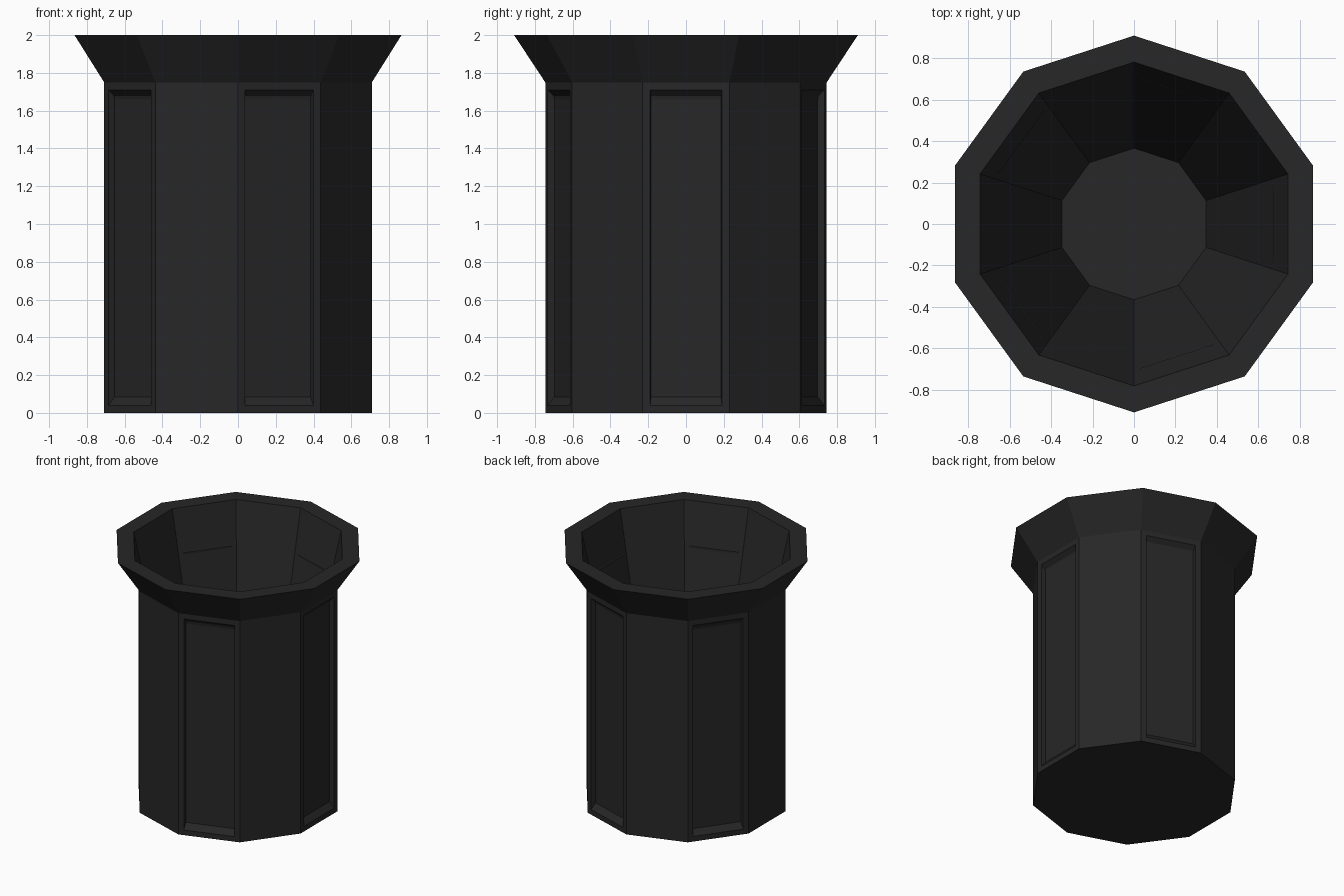
import bpy, bmesh, math
from mathutils import Vector

if "Cube" in bpy.data.objects:
    bpy.data.objects.remove(bpy.data.objects["Cube"])

SIDES = 10
bm = bmesh.new()


def ring(radius, z):
    """Ten-sided ring with corners pointing along +y and -y."""
    return [bm.verts.new((radius * math.cos(math.radians(18 + 36 * i)),
                          radius * math.sin(math.radians(18 + 36 * i)), z))
            for i in range(SIDES)]


def bridge(a, b):
    return [bm.faces.new((a[i], a[(i + 1) % SIDES], b[(i + 1) % SIDES], b[i]))
            for i in range(SIDES)]


# Closed shell: underside, body wall, flared rim, lip, tapering hollow, floor
rings = [ring(r, z) for r, z in
         [(0.745, 0), (0.745, 1.75), (0.91, 2), (0.782, 2), (0.366, 0.1)]]
bands = [bridge(a, b) for a, b in zip(rings, rings[1:])]
bm.faces.new(list(reversed(rings[0])))
bm.faces.new(rings[-1])
bm.normal_update()

# Recessed panels on every other side, beginning with the one facing +x
panels = bands[0][1::2]
bmesh.ops.inset_individual(bm, faces=panels, thickness=0.057)
bm.normal_update()
for face in bmesh.ops.extrude_discrete_faces(bm, faces=panels)["faces"]:
    face.normal_update()
    normal, centre = face.normal.copy(), face.calc_center_median()
    side = normal.cross(Vector((0, 0, 1)))
    for v in face.verts:
        offset = v.co - centre
        v.co -= normal * 0.036 + side * math.copysign(0.005, offset.dot(side))
        v.co.z += -0.035 if offset.z > 0 else 0.045

bmesh.ops.recalc_face_normals(bm, faces=bm.faces)
mesh = bpy.data.meshes.new("panelled_bin")
bm.to_mesh(mesh)
bm.free()
bin_obj = bpy.data.objects.new("panelled_bin", mesh)
bpy.context.collection.objects.link(bin_obj)

# Dark finish
mat = bpy.data.materials.new("dark_finish")
mat.diffuse_color = (0.02, 0.02, 0.02, 1)
mat.use_nodes = True
mat.node_tree.nodes["Principled BSDF"].inputs["Base Color"].default_value = mat.diffuse_color
mesh.materials.append(mat)
